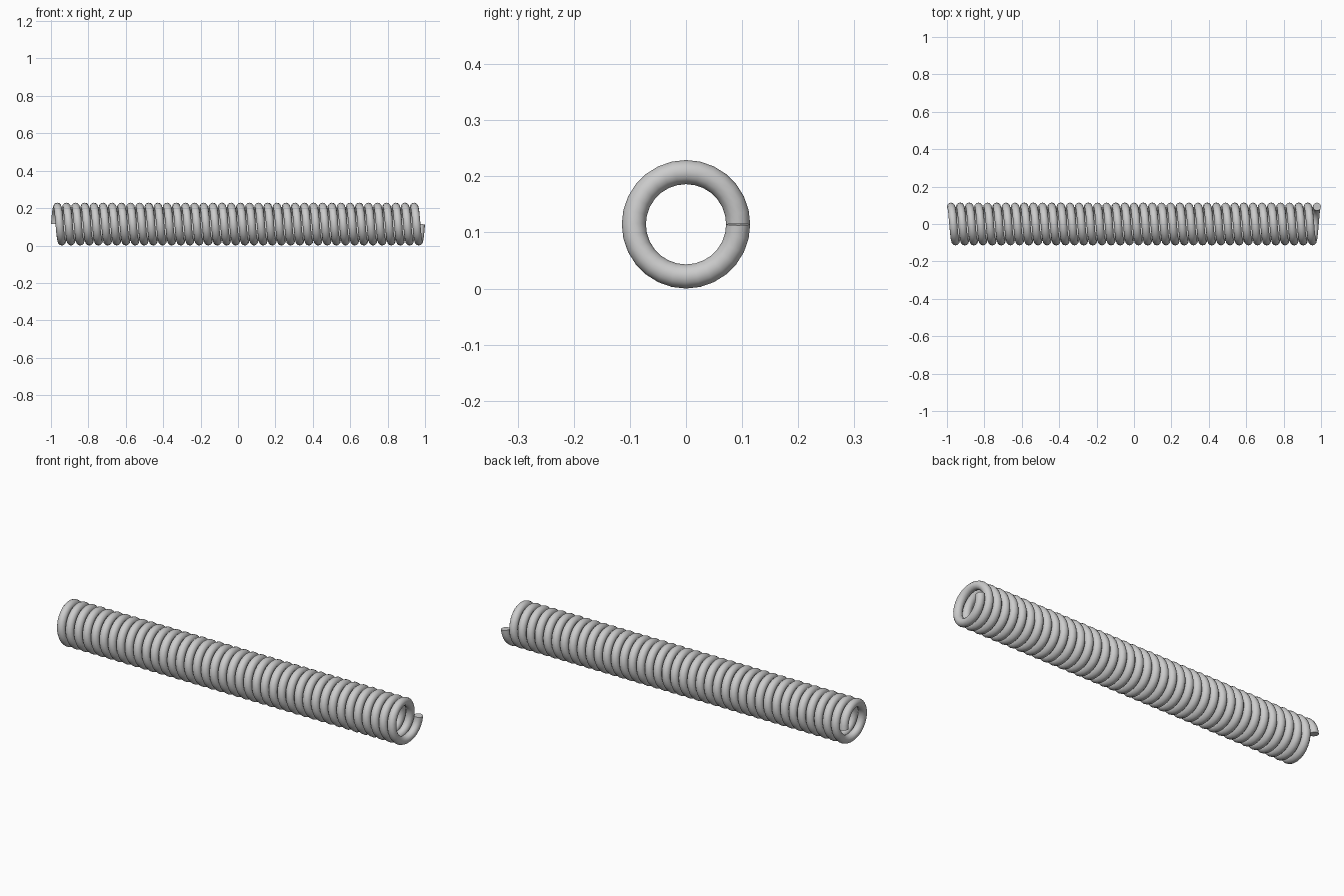
import bpy, bmesh
from math import cos, sin, pi
from mathutils import Vector

if "Cube" in bpy.data.objects:
    bpy.data.objects.remove(bpy.data.objects["Cube"])

TURNS, STEPS, SIDES = 40, 28, 12
R, WIRE = 0.0930, 0.0215
LENGTH = 2.0 - 2 * WIRE
CENTRE_Z = R + WIRE

# Coil: a round section swept along a helix around the x axis
bm = bmesh.new()
rings = []
total = TURNS * STEPS
for i in range(total + 1):
    a = 2 * pi * i / STEPS
    radial = Vector((0, cos(a), sin(a)))
    centre = Vector((-LENGTH / 2 + LENGTH * i / total, 0, CENTRE_Z)) + radial * R
    tangent = Vector((LENGTH / (TURNS * 2 * pi), -R * sin(a), R * cos(a))).normalized()
    side = radial.cross(tangent)
    rings.append([bm.verts.new(centre + WIRE * (radial * cos(b) + side * sin(b)))
                  for b in (2 * pi * k / SIDES for k in range(SIDES))])
for r0, r1 in zip(rings, rings[1:]):
    for k in range(SIDES):
        j = (k + 1) % SIDES
        bm.faces.new((r0[k], r0[j], r1[j], r1[k]))

# Flat wire ends
bm.faces.new(rings[0])
bm.faces.new(rings[-1])
bmesh.ops.recalc_face_normals(bm, faces=bm.faces)

mesh = bpy.data.meshes.new("coil_spring")
bm.to_mesh(mesh)
bm.free()
coil = bpy.data.objects.new("coil_spring", mesh)
bpy.context.collection.objects.link(coil)
bpy.context.view_layer.objects.active = coil
coil.select_set(True)
bpy.ops.object.shade_smooth_by_angle(angle=0.9)
